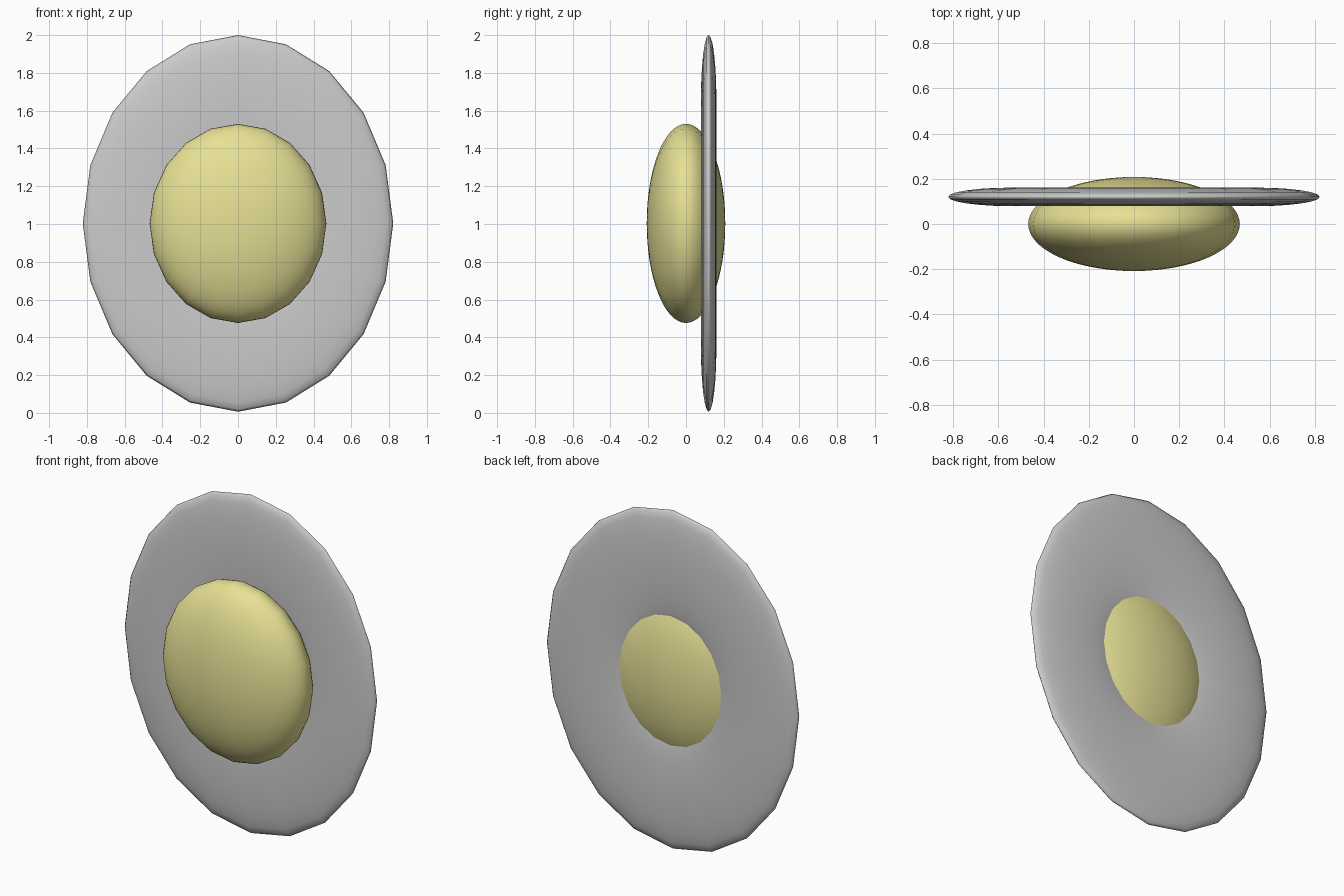
import bpy
import math

if "Cube" in bpy.data.objects:
    bpy.data.objects.remove(bpy.data.objects["Cube"])


def finish(name, scale):
    """Name the active part, flatten it along the depth axis and smooth it."""
    ob = bpy.context.object
    ob.name = name
    ob.scale = scale
    bpy.ops.object.transform_apply(location=False, rotation=True, scale=True)
    bpy.ops.object.shade_smooth()
    return ob


UPRIGHT = (math.pi / 2, 0, 0)   # turns the round axis to face the front
CENTRE_Z = 1.003

# Flattened ring with 20 sides, its hole plugged by the dome
R, r = 0.66, 0.34
bpy.ops.mesh.primitive_torus_add(
    major_segments=20, minor_segments=24, major_radius=R, minor_radius=r,
    location=(0, 0.12, CENTRE_Z), rotation=UPRIGHT)
finish("outer_ring", (0.822, 0.997, 0.041 / r))

# Squashed oval dome in the middle
bpy.ops.mesh.primitive_uv_sphere_add(
    segments=20, ring_count=32, radius=1,
    location=(0, 0, CENTRE_Z), rotation=UPRIGHT)
dome = finish("centre_dome", (0.468, 0.527, 0.208))
mat = bpy.data.materials.new("dull_yellow")
mat.diffuse_color = (0.8, 0.75, 0.3, 1)
mat.use_nodes = True
mat.node_tree.nodes["Principled BSDF"].inputs["Base Color"].default_value = mat.diffuse_color
dome.data.materials.append(mat)
